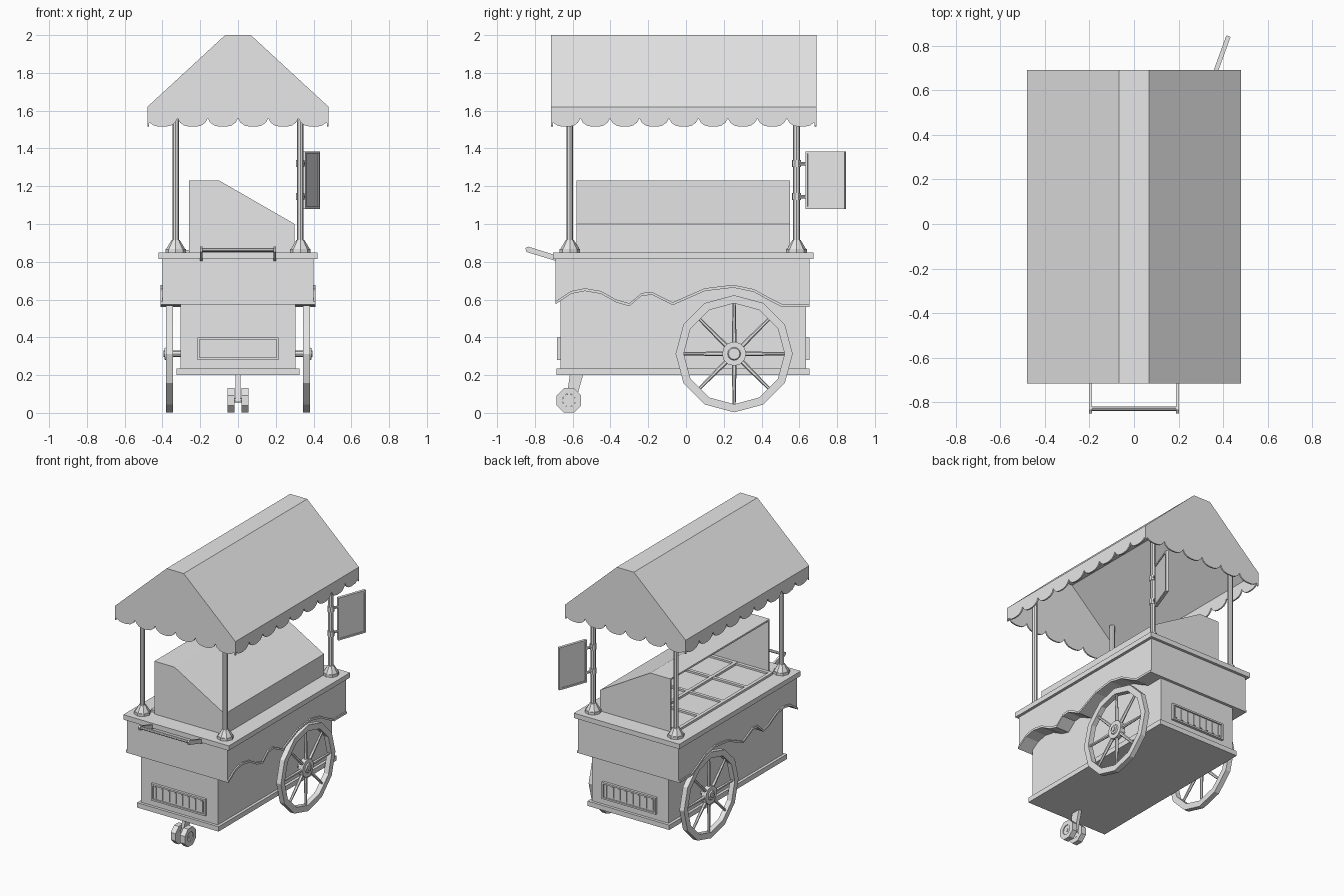
import bpy, bmesh, math
from mathutils import Vector, Matrix

cube = bpy.data.objects.get("Cube")
if cube:
    bpy.data.objects.remove(cube)

grey = bpy.data.materials.new("plain_grey")
grey.use_nodes = True
grey.diffuse_color = (0.8, 0.8, 0.8, 1)
grey.node_tree.nodes["Principled BSDF"].inputs["Base Color"].default_value = (0.8, 0.8, 0.8, 1)


def finish(name, bm):
    bmesh.ops.recalc_face_normals(bm, faces=bm.faces)
    mesh = bpy.data.meshes.new(name)
    bm.to_mesh(mesh)
    bm.free()
    mesh.materials.append(grey)
    obj = bpy.data.objects.new(name, mesh)
    bpy.context.collection.objects.link(obj)
    return obj


def add_box(bm, x0, x1, y0, y1, z0, z1):
    size = Matrix.Diagonal((x1 - x0, y1 - y0, z1 - z0, 1))
    mid = Matrix.Translation(((x0 + x1) / 2, (y0 + y1) / 2, (z0 + z1) / 2))
    bmesh.ops.create_cube(bm, size=1, matrix=mid @ size)


def box(name, *ends):
    bm = bmesh.new()
    add_box(bm, *ends)
    return finish(name, bm)


def add_prism(bm, outline, axis, a, b):
    """Extrude an outline in (y, z) along x, or in (x, z) along y."""
    place = (lambda p, t: (t, p[0], p[1])) if axis == "x" else (lambda p, t: (p[0], t, p[1]))
    low = [bm.verts.new(place(p, a)) for p in outline]
    high = [bm.verts.new(place(p, b)) for p in outline]
    bm.faces.new(low)
    bm.faces.new(high)
    for i in range(len(outline)):
        bm.faces.new((low[i - 1], low[i], high[i], high[i - 1]))


def prism(name, outline, axis, a, b):
    bm = bmesh.new()
    add_prism(bm, outline, axis, a, b)
    return finish(name, bm)


def add_rod(bm, start, end, r1, r2=None, sides=8):
    start, end = Vector(start), Vector(end)
    way = end - start
    turn = way.to_track_quat("Z", "Y").to_matrix().to_4x4()
    bmesh.ops.create_cone(bm, cap_ends=True, segments=sides, radius1=r1,
                          radius2=r1 if r2 is None else r2, depth=way.length,
                          matrix=Matrix.Translation((start + end) / 2) @ turn)


def add_ring(bm, y, z, x0, x1, inner, outer, sides, phase=0):
    """Flat-sided rim around an axle that runs along x."""
    rows = []
    for i in range(sides):
        a = (i + phase) * math.tau / sides
        rows.append([bm.verts.new((x, y + r * math.cos(a), z + r * math.sin(a)))
                     for x, r in ((x0, outer), (x1, outer), (x1, inner), (x0, inner))])
    for i in range(sides):
        for k in range(4):
            bm.faces.new((rows[i - 1][k - 1], rows[i - 1][k], rows[i][k], rows[i][k - 1]))


# Lower cabinet, plinth and countertop
box("cabinet", -0.305, 0.305, -0.665, 0.635, 0.22, 0.7)
box("plinth", -0.325, 0.325, -0.685, 0.655, 0.2, 0.235)
box("countertop", -0.42, 0.42, -0.705, 0.675, 0.815, 0.85)

# Upper band with a wavy lower edge that arches over the wheels
wave = [(-0.69, 0.575), (-0.61, 0.63), (-0.535, 0.645), (-0.45, 0.63), (-0.37, 0.585),
        (-0.3, 0.565), (-0.235, 0.62), (-0.18, 0.625), (-0.07, 0.57), (0.02, 0.61),
        (0.1, 0.645), (0.25, 0.663), (0.36, 0.64), (0.45, 0.59), (0.51, 0.56), (0.655, 0.56)]
prism("upper_band", wave + [(0.655, 0.82), (-0.69, 0.82)], "x", -0.4, 0.4)
for side, name in ((1, "left"), (-1, "right")):
    prism(name + "_band_trim", wave + [(p[0], p[1] + 0.015) for p in reversed(wave)],
          "x", side * 0.4, side * 0.409)

# Display case, open at the serving side
top = [(-0.26, 1.23), (-0.1, 1.23), (0.3, 1.0), (0.3, 0.85)]
inside = [(0.288, 0.85), (0.288, 0.993), (-0.103, 1.218), (-0.26, 1.218)]
prism("case_cover", top + inside, "y", -0.58, 0.55)
for name, y in (("case_front_end", -0.58), ("case_back_end", 0.538)):
    prism(name, top + [(-0.26, 0.85)], "y", y, y + 0.012)

# Tray dividers, two rows of four
bm = bmesh.new()
for i in range(3):
    x = -0.29 + i * 0.28
    add_box(bm, x - 0.012, x + 0.012, -0.56, 0.53, 0.845, 0.865)
for i in range(5):
    y = -0.55 + i * 0.2675
    add_box(bm, -0.3, 0.28, y - 0.012, y + 0.012, 0.845, 0.863)
finish("tray_dividers", bm)

# Canopy: thin roof sheet, scalloped gables and side valances
FRONT, BACK, EAVE = -0.715, 0.69, 0.48


def scallops(a, b, count):
    step = (b - a) / count
    shape = ((0, 0.045), (0.08, 0.022), (0.22, 0.006), (0.4, 0), (0.6, 0), (0.78, 0.006), (0.92, 0.022))
    edge = [(a + (i + t) * step, 1.515 + dz) for i in range(count) for t, dz in shape]
    return [(a, 1.52)] + edge[1:] + [(b, 1.52)]


roof = [(-EAVE, 1.62), (-0.068, 2.0), (0.068, 2.0), (EAVE, 1.62)]
under = [(EAVE - 0.01, 1.615), (0.064, 1.988), (-0.064, 1.988), (-EAVE + 0.01, 1.615)]
prism("canopy_roof", roof + under, "y", FRONT, BACK)
for name, y in (("canopy_front_gable", FRONT), ("canopy_back_gable", BACK - 0.01)):
    prism(name, scallops(-EAVE, EAVE, 6) + roof[::-1], "y", y, y + 0.01)
for name, x in (("canopy_left_valance", EAVE - 0.01), ("canopy_right_valance", -EAVE)):
    prism(name, scallops(FRONT, BACK, 9) + [(BACK, 1.62), (FRONT, 1.62)], "x", x, x + 0.01)

# Posts with flared feet
for end, y in (("front", -0.615), ("back", 0.585)):
    for side, x in (("left", 0.33), ("right", -0.33)):
        bm = bmesh.new()
        add_rod(bm, (x, y, 0.85), (x, y, 1.74), 0.018)
        add_rod(bm, (x, y, 0.85), (x, y, 0.868), 0.055)
        add_rod(bm, (x, y, 0.868), (x, y, 0.915), 0.05, 0.022)
        finish(f"{end}_{side}_post", bm)

# Hanging sign, built along y and swung outwards about its post
bm = bmesh.new()
add_box(bm, -0.005, 0.005, 0.06, 0.27, 1.085, 1.38)
for y in (0.055, 0.262):
    add_box(bm, -0.01, 0.01, y, y + 0.012, 1.08, 1.385)
for z in (1.08, 1.373):
    add_box(bm, -0.01, 0.01, 0.055, 0.274, z, z + 0.012)
for z in (1.145, 1.32):
    add_rod(bm, (0, 0, z), (0, 0.06, z), 0.009)
    add_rod(bm, (0, 0, z - 0.018), (0, 0, z + 0.018), 0.024)
sign = finish("hanging_sign", bm)
sign.location = (0.33, 0.585, 0)
sign.rotation_euler.z = -math.radians(20)

# Push handle
bm = bmesh.new()
arm = [(-0.69, 0.835), (-0.835, 0.88), (-0.85, 0.872), (-0.845, 0.852), (-0.69, 0.805)]
for x in (-0.195, 0.195):
    add_prism(bm, arm, "x", x - 0.007, x + 0.007)
add_rod(bm, (-0.195, -0.828, 0.863), (0.195, -0.828, 0.863), 0.01)
finish("push_handle", bm)

# Slotted vents on both ends
for name, y, out in (("front_vent", -0.665, -1), ("back_vent", 0.635, 1)):
    bm = bmesh.new()

    def slab(x0, x1, z0, z1, depth):
        add_box(bm, x0, x1, *sorted((y, y + out * depth)), z0, z1)

    slab(-0.21, 0.21, 0.285, 0.395, 0.008)
    for x in (-0.215, 0.203):
        slab(x, x + 0.012, 0.28, 0.4, 0.018)
    for z in (0.28, 0.388):
        slab(-0.215, 0.215, z, z + 0.012, 0.018)
    for i in range(8):
        x = -0.184 + i * 0.0526
        slab(x - 0.007, x + 0.007, 0.302, 0.38, 0.014)
    finish(name, bm)

# Spoked wheels
WY, WZ = 0.255, 0.313
for side, s in (("left", 1), ("right", -1)):
    bm = bmesh.new()
    add_ring(bm, WY, WZ, s * 0.343, s * 0.38, 0.267, 0.31, 12)
    for i in range(8):
        a = i * math.tau / 8
        d = Vector((0, math.cos(a), math.sin(a)))
        hub = Vector((s * 0.361, WY, WZ))
        add_rod(bm, hub + d * 0.04, hub + d * 0.272, 0.013, 0.008, 6)
    add_rod(bm, (s * 0.343, WY, WZ), (s * 0.38, WY, WZ), 0.064, sides=12)
    add_rod(bm, (s * 0.38, WY, WZ), (s * 0.388, WY, WZ), 0.035, 0.03, 12)
    add_rod(bm, (s * 0.29, WY, WZ), (s * 0.394, WY, WZ), 0.016)
    finish(side + "_wheel", bm)

# Twin front caster
bm = bmesh.new()
add_prism(bm, [(-0.615, 0.2), (-0.545, 0.2), (-0.585, 0.06), (-0.635, 0.06)], "x", -0.012, 0.012)
for s in (-1, 1):
    add_ring(bm, -0.62, 0.066, s * 0.018, s * 0.056, 0.036, 0.07, 8, 0.5)
    add_rod(bm, (s * 0.018, -0.62, 0.066), (s * 0.05, -0.62, 0.066), 0.036)
add_rod(bm, (-0.055, -0.62, 0.066), (0.055, -0.62, 0.066), 0.012)
finish("caster", bm)
